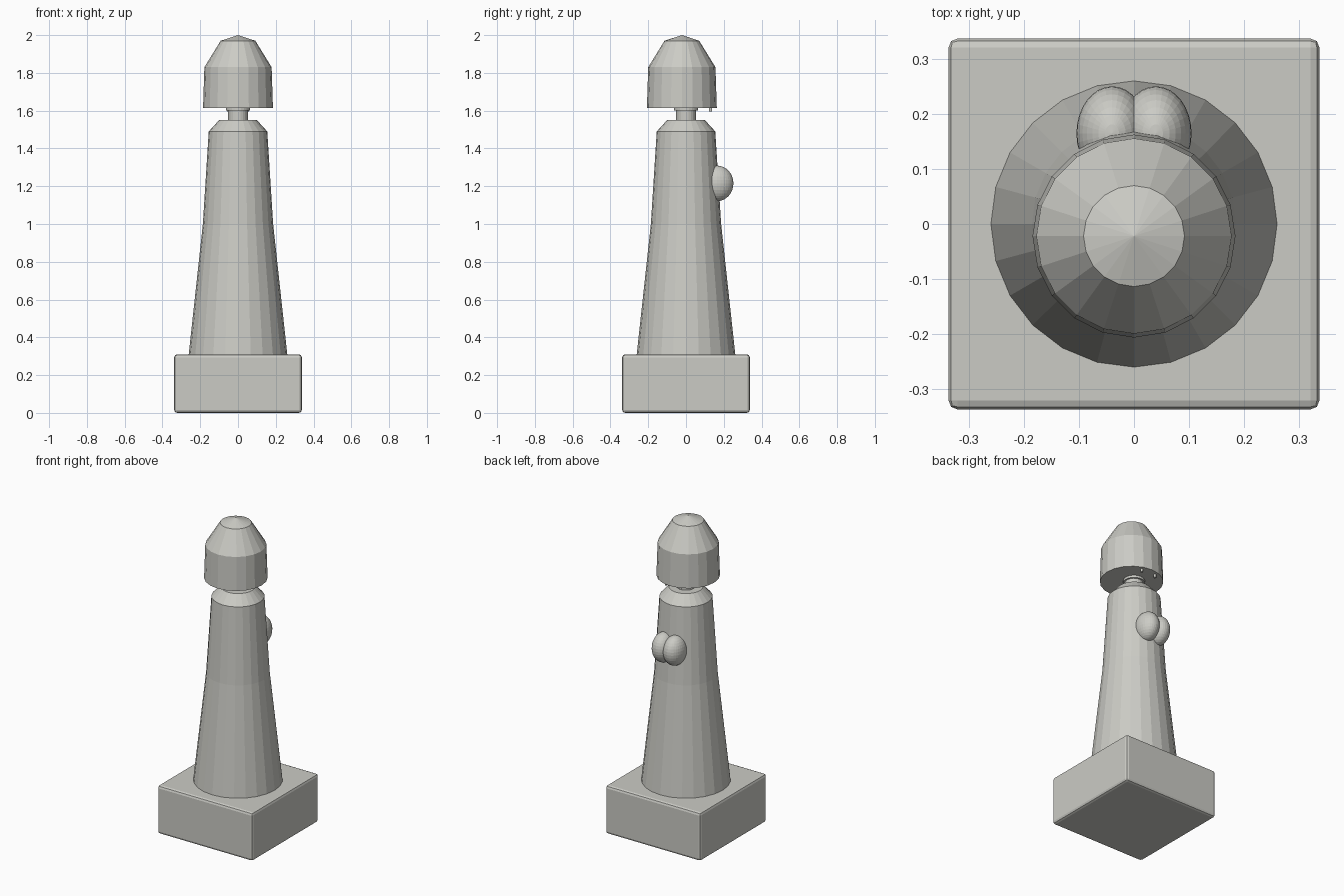
import bpy, bmesh
from math import cos, sin, tau

old = bpy.data.objects.get("Cube")
if old:
    bpy.data.objects.remove(old, do_unlink=True)

stone = bpy.data.materials.new("pale_stone")
stone.use_nodes = True
colour = (0.6, 0.6, 0.56, 1)
stone.diffuse_color = colour
stone.node_tree.nodes["Principled BSDF"].inputs["Base Color"].default_value = colour


def finish(name, bm, location=(0, 0, 0)):
    bmesh.ops.recalc_face_normals(bm, faces=bm.faces)
    mesh = bpy.data.meshes.new(name)
    bm.to_mesh(mesh)
    bm.free()
    mesh.materials.append(stone)
    obj = bpy.data.objects.new(name, mesh)
    obj.location = location
    bpy.context.collection.objects.link(obj)
    return obj


def turned(name, profile, sides, location=(0, 0, 0)):
    """Closed faceted solid from (radius, height) pairs; radius 0 is a point."""
    bm = bmesh.new()
    rings = []
    for r, z in profile:
        if r == 0:
            rings.append([bm.verts.new((0, 0, z))] * sides)
        else:
            rings.append([bm.verts.new((r * cos(tau * i / sides), r * sin(tau * i / sides), z))
                          for i in range(sides)])
    for low, high in zip(rings, rings[1:]):
        for i in range(sides):
            j = (i + 1) % sides
            corners = dict.fromkeys((low[i], low[j], high[j], high[i]))
            bm.faces.new(list(corners))
    for ring in (rings[0], rings[-1]):
        if ring[0] is not ring[1]:
            bm.faces.new(ring)
    return finish(name, bm, location)


# Square plinth with softened edges
bm = bmesh.new()
bmesh.ops.create_cube(bm, size=1)
bmesh.ops.scale(bm, vec=(0.676, 0.676, 0.31), verts=bm.verts)
plinth = finish("plinth", bm, (0, 0, 0.155))
bevel = plinth.modifiers.new("soft_edges", "BEVEL")
bevel.width = 0.016
bevel.segments = 2

# Tapered body with chamfered shoulder
turned("body", [(0.262, 0.3), (0.186, 1.0), (0.155, 1.49), (0.1, 1.55)], 24)

# Thin neck and collar under the cap
turned("neck", [(0.053, 1.54), (0.053, 1.62)], 24)
turned("collar", [(0.063, 1.6), (0.063, 1.62)], 24)

# Cap, set slightly forward
turned("cap", [(0.185, 1.615), (0.178, 1.83), (0.092, 1.97), (0, 2.0)], 20, (0, -0.022, 0))

# Paired rounded bumps on the back and small pegs under the cap
for side, x in (("left", 1), ("right", -1)):
    bm = bmesh.new()
    bmesh.ops.create_uvsphere(bm, u_segments=32, v_segments=16, radius=1)
    bmesh.ops.scale(bm, vec=(0.065, 0.086, 0.094), verts=bm.verts)
    finish(side + "_back_bump", bm, (x * 0.04, 0.165, 1.215))
    turned(side + "_cap_peg", [(0.008, 1.595), (0.008, 1.62)], 12, (x * 0.05, 0.13, 0))
